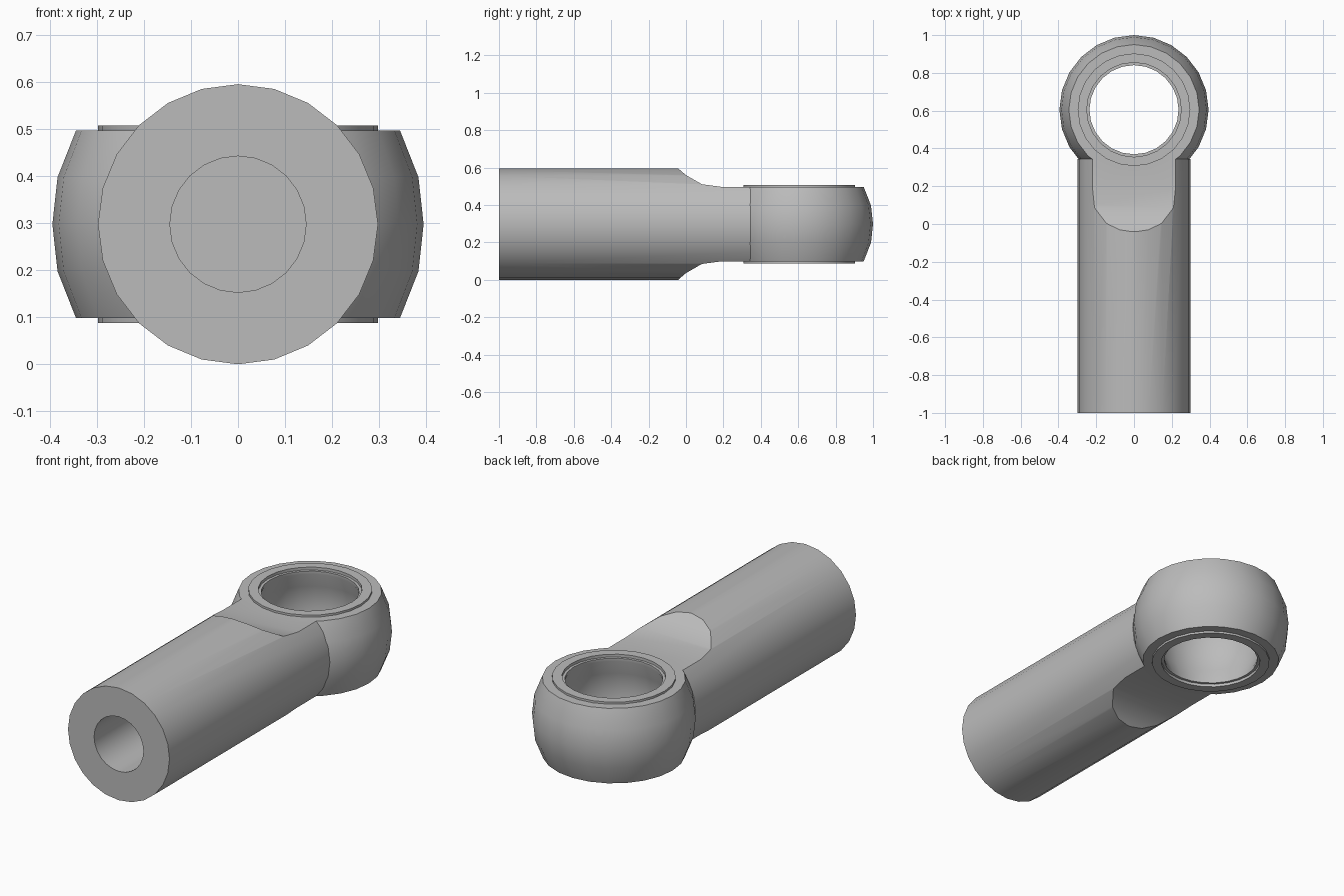
import bpy, bmesh
from math import radians
from mathutils import Matrix, Vector

if "Cube" in bpy.data.objects:
    bpy.data.objects.remove(bpy.data.objects["Cube"])

SIDES = 24
MID = 0.298          # height of the shank axis and the eye's middle plane
EYE_Y = 0.605        # centre of the eye

steel = bpy.data.materials.new("plain_grey_steel")
steel.use_nodes = True
grey = (0.5, 0.5, 0.5, 1)
steel.diffuse_color = grey
steel.node_tree.nodes["Principled BSDF"].inputs["Base Color"].default_value = grey


def finish(name, bm):
    bmesh.ops.remove_doubles(bm, verts=bm.verts, dist=1e-5)
    bmesh.ops.recalc_face_normals(bm, faces=bm.faces)
    mesh = bpy.data.meshes.new(name)
    bm.to_mesh(mesh)
    bm.free()
    mesh.materials.append(steel)
    obj = bpy.data.objects.new(name, mesh)
    bpy.context.collection.objects.link(obj)
    return obj


def lathe(name, profile, matrix):
    """Spin a closed (radius, height) outline around z, then place it."""
    bm = bmesh.new()
    rings = []
    for i in range(SIDES):
        turn = Matrix.Rotation(radians(360 * i / SIDES), 3, 'Z')
        rings.append([bm.verts.new(turn @ Vector((r, 0, h))) for r, h in profile])
    n = len(profile)
    for i, a in enumerate(rings):
        b = rings[(i + 1) % SIDES]
        for j in range(n):
            k = (j + 1) % n
            if profile[j][0] or profile[k][0]:
                bm.faces.new((a[j], b[j], b[k], a[k]))
    bm.transform(matrix)
    return finish(name, bm)


def mirrored(half):
    """Complete an outline whose upper half runs from outside to inside."""
    return half + [(r, -h) for r, h in reversed(half) if h > 0]


def cut(target, cutter):
    mod = target.modifiers.new("cut", 'BOOLEAN')
    mod.operation = 'DIFFERENCE'
    mod.solver = 'EXACT'
    mod.object = cutter
    bpy.context.view_layer.objects.active = target
    bpy.ops.object.modifier_apply(modifier=mod.name)
    bpy.data.objects.remove(cutter)


# Shank with a blind bore in its front end
along_y = Matrix.Translation((0, 0, MID)) @ Matrix.Rotation(radians(-90), 4, 'X')
shank = lathe("shank", [(0, -0.1), (0.145, -0.1), (0.145, -1), (MID, -1),
                        (MID, 0.345), (0, 0.345)], along_y)

# Curved flats milled above and below the shank's neck
flat = [(-0.045, 0.31), (-0.04, 0.296), (0, 0.262), (0.085, 0.213),
        (0.19, 0.199), (0.5, 0.199), (0.5, 0.31)]
for side in (1, -1):
    bm = bmesh.new()
    face = bm.faces.new([bm.verts.new((-0.5, y, MID + side * h)) for y, h in flat])
    grown = bmesh.ops.extrude_face_region(bm, geom=[face])["geom"]
    bmesh.ops.translate(bm, vec=(1, 0, 0),
                        verts=[v for v in grown if isinstance(v, bmesh.types.BMVert)])
    cut(shank, finish("flat_cutter", bm))

# Hollow the shank's end where the eye passes through
at_eye = Matrix.Translation((0, EYE_Y, MID))
cut(shank, lathe("eye_cutter", [(0, -0.4), (0.325, -0.4), (0.325, 0.4), (0, 0.4)], at_eye))

# Barrel-shaped eye housing
housing = [(0.395, 0), (0.384, 0.1), (0.345, 0.199), (0.288, 0.199)]
eye = lathe("eye_housing", mirrored(housing), at_eye)

# Bearing race: raised rim, small step and a hollow spherical seat
race = [(0.298, 0), (0.298, 0.21), (0.25, 0.21), (0.25, 0.195), (0.236, 0.195),
        (0.236, 0.18), (0.268, 0.1), (0.28, 0)]
outline = race + [(r, -h) for r, h in reversed(race) if h > 0]
liner = lathe("bearing_race", outline, at_eye)

for obj in (shank, eye, liner):
    bpy.ops.object.select_all(action='DESELECT')
    obj.select_set(True)
    bpy.context.view_layer.objects.active = obj
    bpy.ops.object.shade_smooth_by_angle(angle=radians(30))
